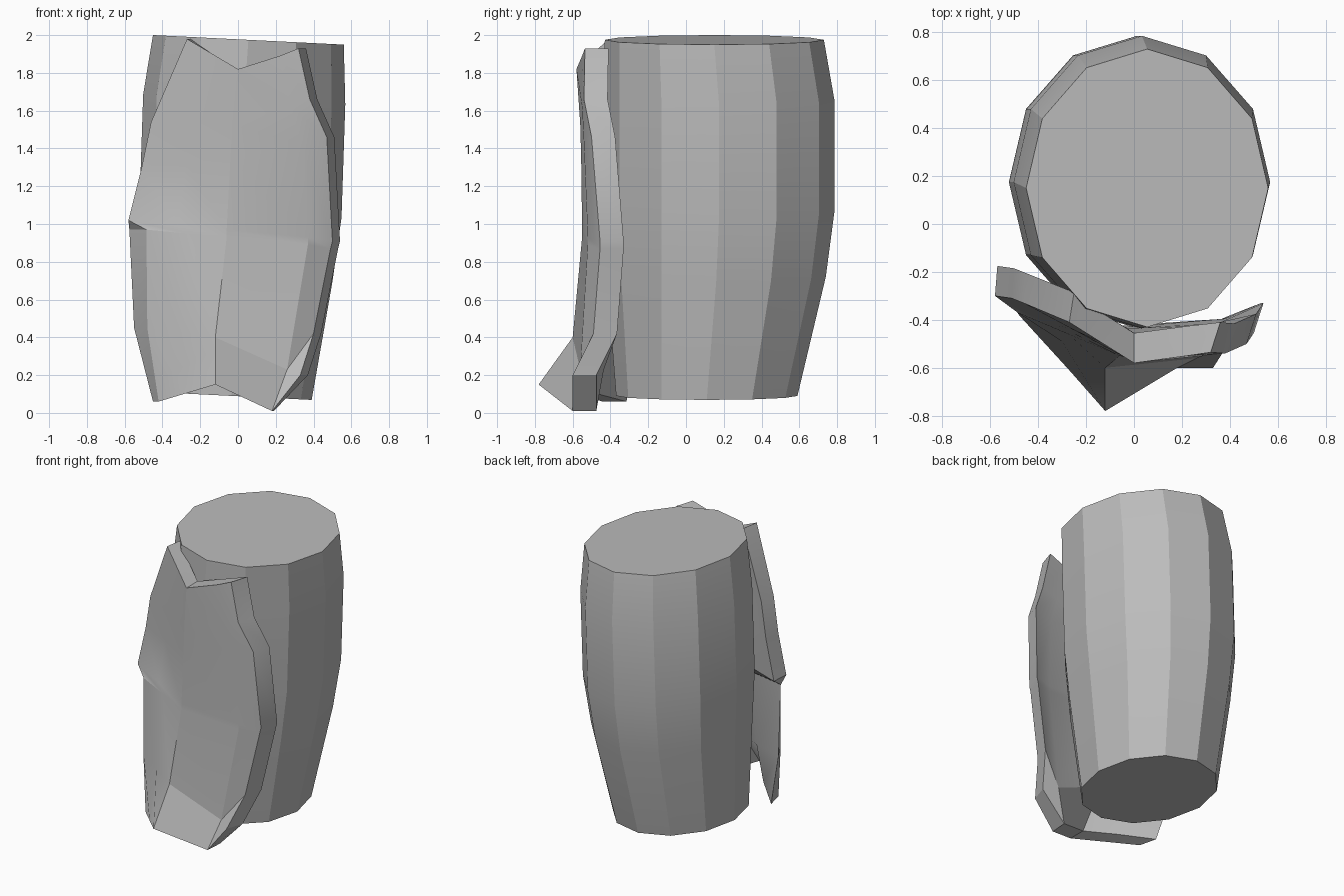
import bpy
import bmesh
from math import cos, sin, pi, radians
from mathutils import Vector

cube = bpy.data.objects.get("Cube")
if cube:
    bpy.data.objects.remove(cube, do_unlink=True)

# Single plain grey for every part
grey = bpy.data.materials.new("plain_grey")
grey.use_nodes = True
colour = (0.5, 0.5, 0.5, 1)
grey.diffuse_color = colour
grey.node_tree.nodes["Principled BSDF"].inputs["Base Color"].default_value = colour


def finish(bm, name):
    """Turn a bmesh into a named object with sharp edges kept sharp."""
    bmesh.ops.recalc_face_normals(bm, faces=bm.faces)
    mesh = bpy.data.meshes.new(name)
    bm.to_mesh(mesh)
    bm.free()
    mesh.materials.append(grey)
    obj = bpy.data.objects.new(name, mesh)
    bpy.context.collection.objects.link(obj)
    bpy.ops.object.select_all(action="DESELECT")
    obj.select_set(True)
    bpy.context.view_layer.objects.active = obj
    bpy.ops.object.shade_smooth_by_angle(angle=radians(22))
    return obj


def bridge(bm, first, second, closed=False):
    """Join two rows of vertices with quads."""
    count = len(first)
    for i in range(count if closed else count - 1):
        j = (i + 1) % count
        bm.faces.new((first[i], first[j], second[j], second[i]))


def build_barrel(sides=12, tilt=-0.05):
    # Each ring: centre x, centre y, radius x, radius y, height
    profile = [
        (-0.035, 0.11, 0.425, 0.48, 0.09),
        (0.0, 0.16, 0.5, 0.58, 0.72),
        (0.013, 0.175, 0.535, 0.61, 1.06),
        (0.033, 0.175, 0.535, 0.61, 1.66),
        (0.055, 0.15, 0.505, 0.58, 1.975),
    ]
    bm = bmesh.new()
    rings = []
    for cx, cy, rx, ry, height in profile:
        ring = []
        for i in range(sides):
            angle = 2 * pi * i / sides
            x = rx * cos(angle)
            ring.append(bm.verts.new((cx + x, cy + ry * sin(angle), height + tilt * x)))
        rings.append(ring)
    for lower, upper in zip(rings, rings[1:]):
        bridge(bm, lower, upper, closed=True)
    bm.faces.new(rings[0])
    bm.faces.new(rings[-1])
    return finish(bm, "barrel_body")


def build_plate():
    # Ridges running from the top of the guard to its bottom
    outer_edge = [(-0.27, -0.41, 1.98), (-0.46, -0.33, 1.54), (-0.51, -0.31, 1.3),
                  (-0.58, -0.3, 1.02), (-0.485, -0.37, 0.97),
                  (-0.48, -0.38, 0.45), (-0.42, -0.44, 0.06)]
    centre = [(0, -0.58, 1.82), (-0.03, -0.56, 1.53), (-0.04, -0.555, 1.35),
              (-0.06, -0.55, 0.97), (-0.06, -0.55, 0.93),
              (-0.12, -0.6, 0.4), (-0.12, -0.78, 0.15)]
    crease = [(0.22, -0.55, 1.89), (0.28, -0.55, 1.62), (0.34, -0.54, 1.42),
              (0.37, -0.52, 0.93), (0.37, -0.52, 0.89),
              (0.26, -0.56, 0.23), (0.18, -0.6, 0.01)]
    inner_edge = [(0.32, -0.535, 1.93), (0.38, -0.54, 1.66), (0.47, -0.5, 1.46),
                  (0.5, -0.455, 0.91), (0.49, -0.455, 0.87),
                  (0.4, -0.49, 0.42), (0.33, -0.6, 0.2)]
    # Outward shift of the back face along the outer edge
    spread = [0.02, 0.01, 0.01, 0.01, -0.09, -0.07, -0.03]

    bm = bmesh.new()
    front, back = [], []
    for row, shift in zip(zip(outer_edge, centre, crease, inner_edge), spread):
        points = [Vector(p) for p in row]
        points.insert(1, points[0].lerp(points[1], 0.5))
        front.append([bm.verts.new(p) for p in points])
        offsets = (shift, 0, 0, 0.01, 0.04)
        back.append([bm.verts.new(p + Vector((dx, 0.125, 0)))
                     for p, dx in zip(points, offsets)])
    for grid in (front, back):
        for upper, lower in zip(grid, grid[1:]):
            bridge(bm, upper, lower)
    # Rim: top, bottom, then both sides
    for end in (0, -1):
        bridge(bm, front[end], back[end])
        bridge(bm, [row[end] for row in front], [row[end] for row in back])
    return finish(bm, "front_guard_plate")


build_barrel()
build_plate()
